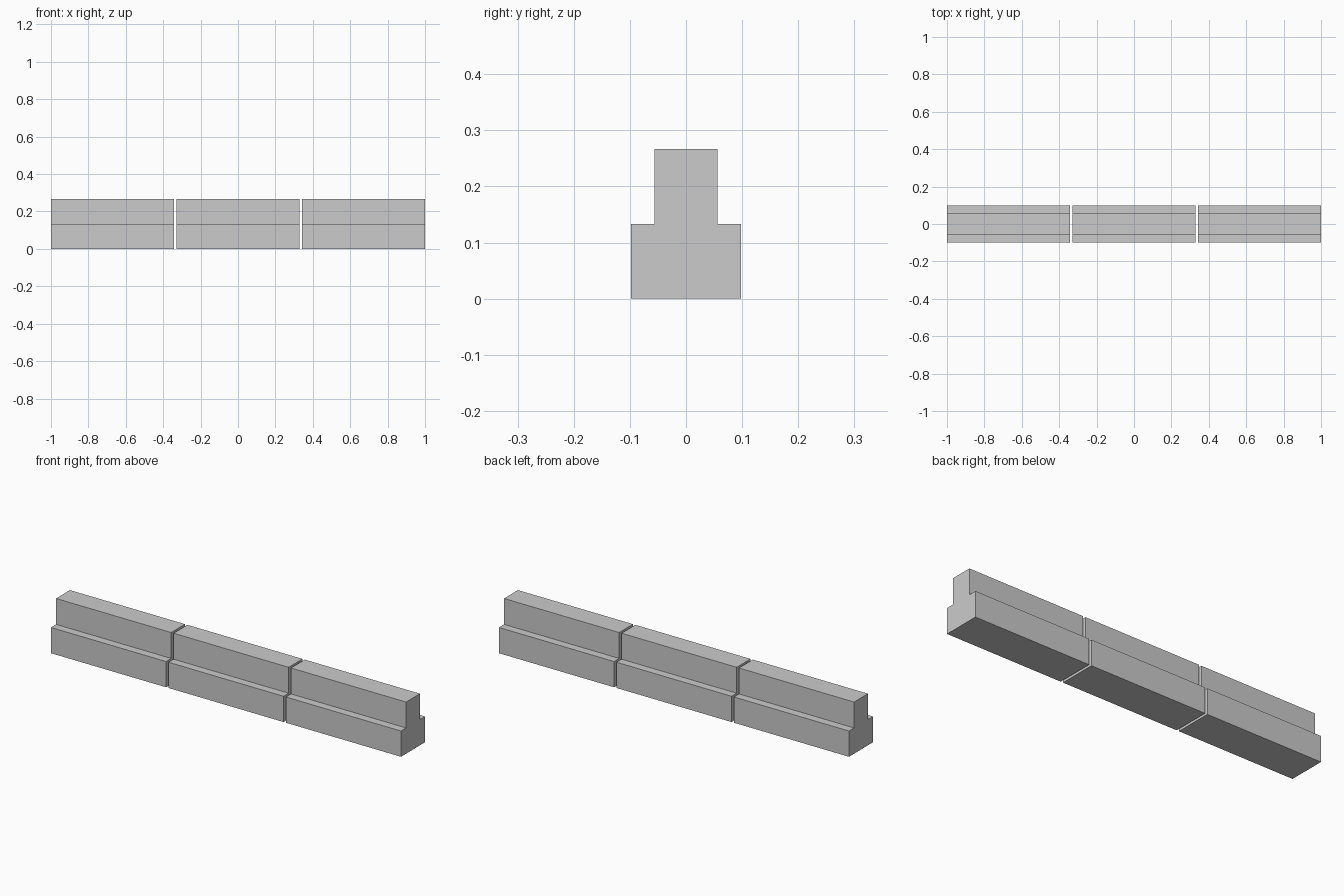
import bpy
import bmesh

default_cube = bpy.data.objects.get("Cube")
if default_cube:
    bpy.data.objects.remove(default_cube, do_unlink=True)

# Plain grey concrete
GREY = (0.6, 0.6, 0.6, 1.0)
concrete = bpy.data.materials.new("grey concrete")
concrete.use_nodes = True
concrete.diffuse_color = GREY
concrete.node_tree.nodes["Principled BSDF"].inputs["Base Color"].default_value = GREY

# Stepped cross-section: wide foot, narrow upper wall
FOOT, WALL = 0.098, 0.0565
STEP, TOP = 0.133, 0.267
half = [(FOOT, 0), (FOOT, STEP), (WALL, STEP), (WALL, TOP)]
profile = half + [(-y, z) for y, z in reversed(half)]

GAP = 0.0135
LENGTH = (2 - 2 * GAP) / 3


def barrier_block(name, x_centre):
    """Extrude the cross-section along x into one block."""
    bm = bmesh.new()
    end = bm.faces.new([bm.verts.new((-LENGTH / 2, y, z)) for y, z in profile])
    result = bmesh.ops.extrude_face_region(bm, geom=[end], use_keep_orig=True)
    moved = [v for v in result["geom"] if isinstance(v, bmesh.types.BMVert)]
    bmesh.ops.translate(bm, verts=moved, vec=(LENGTH, 0, 0))
    bmesh.ops.recalc_face_normals(bm, faces=bm.faces)
    mesh = bpy.data.meshes.new(name)
    bm.to_mesh(mesh)
    bm.free()
    mesh.materials.append(concrete)
    block = bpy.data.objects.new(name, mesh)
    block.location.x = x_centre
    bpy.context.collection.objects.link(block)


# Three blocks in a row, separated by narrow gaps
for i, side in enumerate(("right", "middle", "left")):
    barrier_block(f"{side}_barrier_block", (i - 1) * (LENGTH + GAP))
